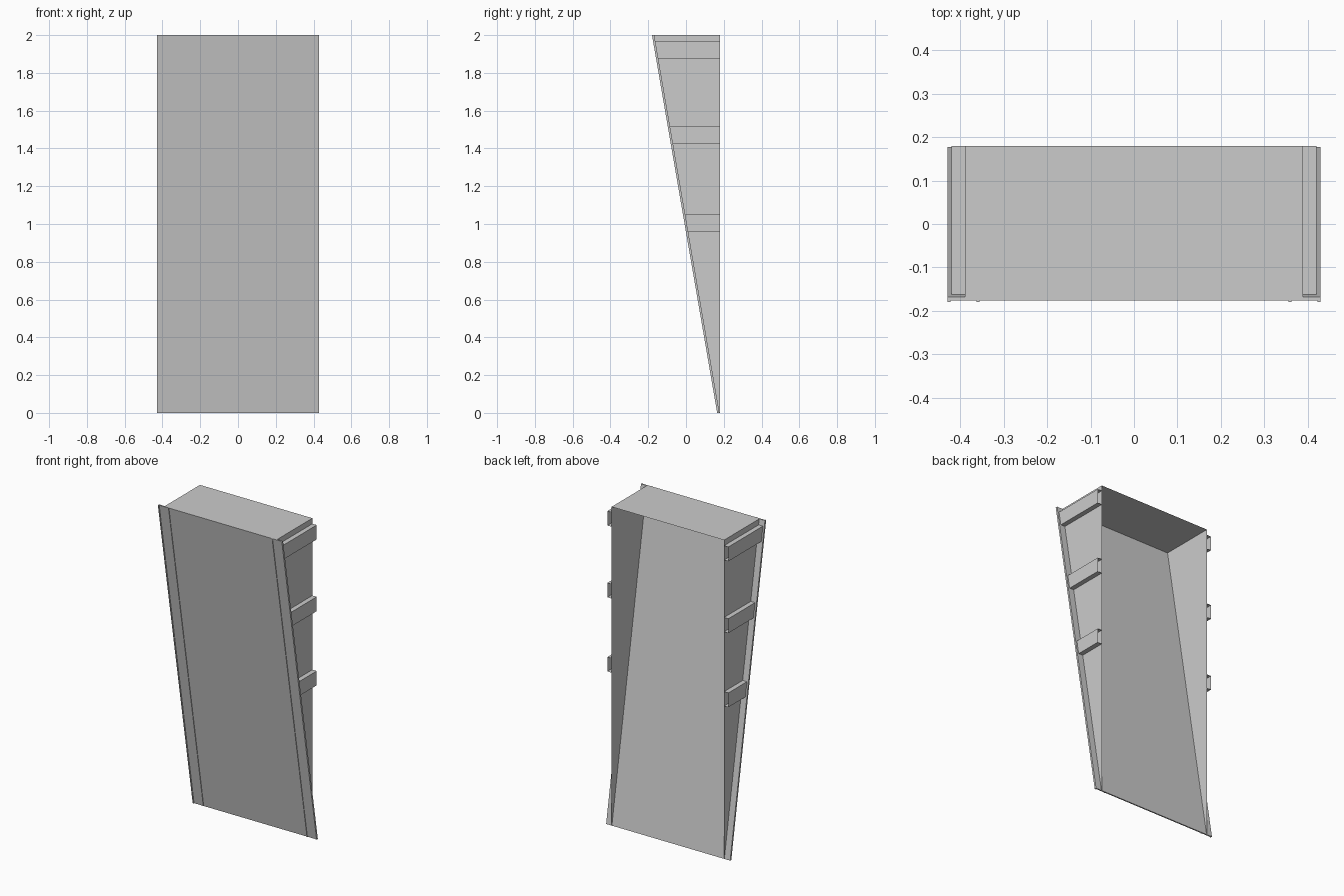
import bpy, bmesh

if "Cube" in bpy.data.objects:
    bpy.data.objects.remove(bpy.data.objects["Cube"])

SLOPE = 0.1725          # y travel per unit of height along the leaning front


def lean(y_top, z):
    return y_top + (2.0 - z) * SLOPE


def prism(name, profile, x0, x1, open_edges=(), open_caps=()):
    """Extrude a (y, z) profile along x; listed side edges / caps stay open."""
    bm = bmesh.new()
    a = [bm.verts.new((x0, y, z)) for y, z in profile]
    b = [bm.verts.new((x1, y, z)) for y, z in profile]
    n = len(profile)
    if 0 not in open_caps:
        bm.faces.new(a)
    if 1 not in open_caps:
        bm.faces.new(b[::-1])
    for i in range(n):
        if i not in open_edges:
            j = (i + 1) % n
            bm.faces.new((a[j], a[i], b[i], b[j]))
    bmesh.ops.recalc_face_normals(bm, faces=bm.faces)
    mesh = bpy.data.meshes.new(name)
    bm.to_mesh(mesh)
    bm.free()
    ob = bpy.data.objects.new(name, mesh)
    bpy.context.collection.objects.link(ob)
    return ob


def leaning(y_front, y_back):
    return [(y_front, 2), (y_back, 2), (lean(y_back, 0), 0), (lean(y_front, 0), 0)]


FRONT, BACK, REAR = -0.176, -0.168, 0.18

# Leaning front panel
prism("front_panel", leaning(FRONT, BACK), -0.43, 0.43)

# Thin raised ridges on the front panel
for side, s in (("left", -1), ("right", 1)):
    for kind, x in (("edge", 0.4265), ("inner", 0.3595)):
        prism(f"{kind}_ridge_{side}", leaning(-0.18, FRONT),
              s * x - 0.0035, s * x + 0.0035)

# Wedge shell behind the panel: sheet top and sides, open at the back
prism("wedge_shell",
      [(BACK, 2), (REAR, 2), (REAR, 0), (lean(BACK, 0), 0)],
      -0.39, 0.39, open_edges=(1, 2, 3))

# Side brackets, hollow and open at the back
for side, s in (("left", -1), ("right", 1)):
    for i, z in enumerate((0.96, 1.425, 1.875)):
        t = z + 0.09
        prism(f"bracket_{side}_{i + 1}",
              [(lean(BACK, t), t), (REAR, t), (REAR, z), (lean(BACK, z), z)],
              s * 0.39, s * 0.42, open_edges=(1, 3), open_caps=(0,))
